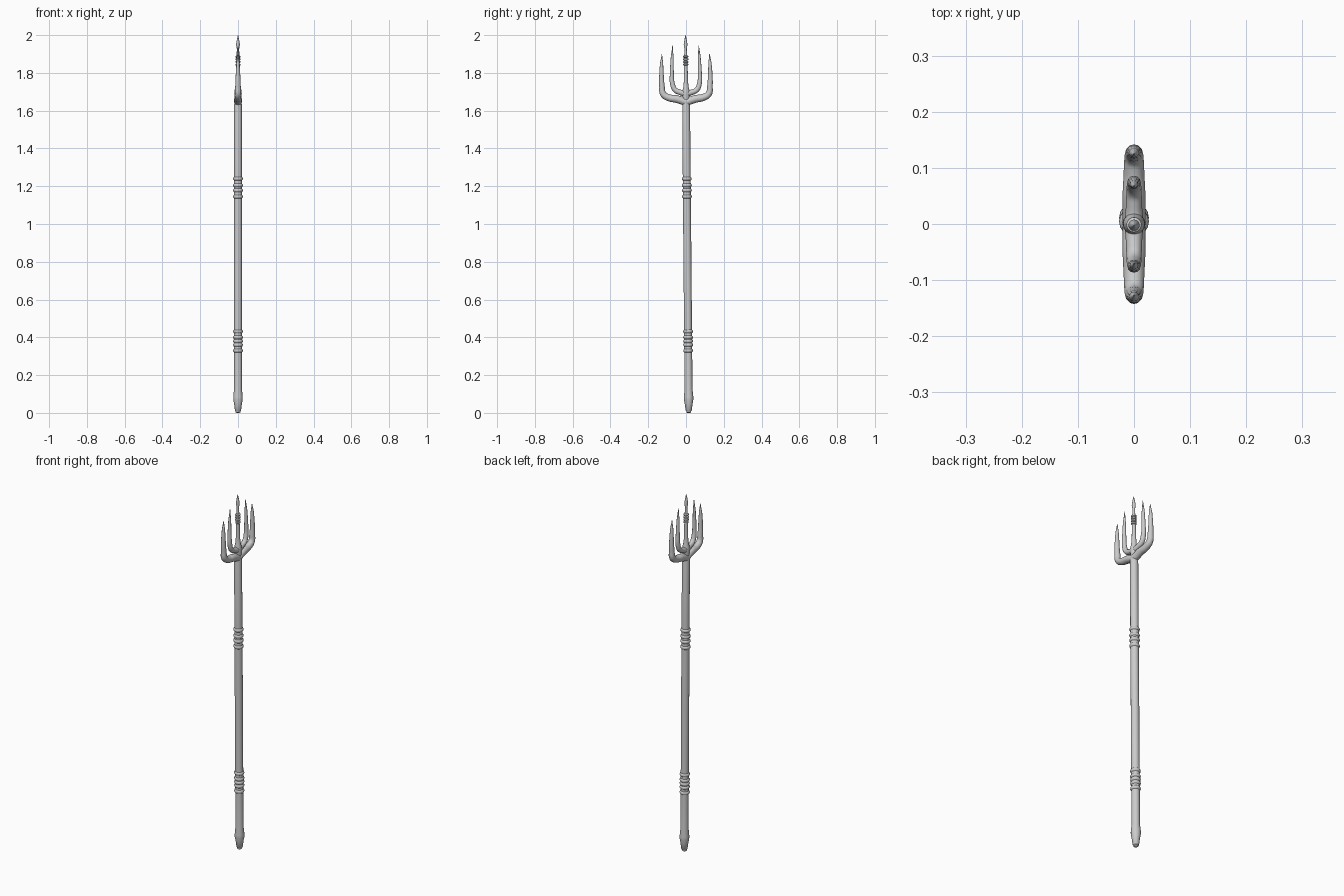
import bpy, bmesh, math
from mathutils import Matrix

if "Cube" in bpy.data.objects:
    bpy.data.objects.remove(bpy.data.objects["Cube"])

# The whole weapon leans very slightly in y
TILT = Matrix.Translation((0, 0.0145, 0)) @ Matrix.Rotation(0.0085, 4, 'X')


def finish(ob, angle=40):
    bpy.ops.object.select_all(action='DESELECT')
    ob.select_set(True)
    bpy.context.view_layer.objects.active = ob
    if ob.type == 'CURVE':
        bpy.ops.object.convert(target='MESH')
        ob = bpy.context.view_layer.objects.active
    ob.data.transform(TILT)
    bpy.ops.object.shade_smooth_by_angle(angle=math.radians(angle))


def lathe(name, profile, sides=16):
    """Revolve (radius, z) pairs around the z axis, capped at both ends."""
    bm = bmesh.new()
    rings = []
    for r, z in profile:
        rings.append([bm.verts.new((r * math.cos(2 * math.pi * i / sides),
                                    r * math.sin(2 * math.pi * i / sides), z))
                      for i in range(sides)])
    for a, b in zip(rings, rings[1:]):
        for i in range(sides):
            j = (i + 1) % sides
            bm.faces.new((a[i], a[j], b[j], b[i]))
    bm.faces.new(rings[0][::-1])
    bm.faces.new(rings[-1])
    me = bpy.data.meshes.new(name)
    bm.to_mesh(me)
    bm.free()
    ob = bpy.data.objects.new(name, me)
    bpy.context.collection.objects.link(ob)
    finish(ob)


def tine(name, path, side):
    """Tapered tube through (y, z, radius) points."""
    cu = bpy.data.curves.new(name, 'CURVE')
    cu.dimensions = '3D'
    cu.bevel_depth = 1.0
    cu.bevel_resolution = 4
    cu.resolution_u = 6
    cu.use_fill_caps = True
    sp = cu.splines.new('BEZIER')
    sp.bezier_points.add(len(path) - 1)
    for p, (y, z, r) in zip(sp.bezier_points, path):
        p.co = (0, side * y, z)
        p.radius = r
        p.handle_left_type = p.handle_right_type = 'AUTO'
    ob = bpy.data.objects.new(name, cu)
    bpy.context.collection.objects.link(ob)
    finish(ob, 60)


# Shaft with rounded butt
lathe("shaft", [(0.012, 0.008), (0.016, 0.012), (0.021, 0.05), (0.025, 0.07),
                (0.025, 0.085), (0.021, 0.125), (0.021, 0.33), (0.021, 1.24),
                (0.0205, 1.63), (0.016, 1.66)])
lathe("butt_tip", [(0.008, 0.0), (0.013, 0.004), (0.013, 0.02)])

# Grip rings
for name, heights in (("lower_ring", (0.33, 0.36, 0.38, 0.40, 0.431)),
                      ("upper_ring", (1.145, 1.178, 1.205, 1.24))):
    for z in heights:
        lathe(name, [(0.020, z - 0.010), (0.0245, z - 0.006), (0.0265, z),
                     (0.0245, z + 0.006), (0.020, z + 0.010)])

# Central prong with hub, beaded collar and spear tip
lathe("centre_prong", [(0.014, 1.62), (0.017, 1.66), (0.020, 1.69), (0.019, 1.705),
                       (0.014, 1.725), (0.0115, 1.75), (0.0095, 1.84),
                       (0.008, 1.89), (0.006, 1.925), (0.010, 1.95),
                       (0.006, 1.975), (0.001, 2.0)])
for i in range(4):
    z = 1.844 + i * 0.014
    lathe("prong_bead", [(0.008, z - 0.007), (0.0135, z - 0.003),
                         (0.0135, z + 0.003), (0.008, z + 0.007)])

# Outer and inner tines, mirrored across the shaft
OUTER = [(0.0, 1.645, 0.020), (0.05, 1.662, 0.0205), (0.09, 1.669, 0.0185),
         (0.12, 1.688, 0.017), (0.127, 1.73, 0.0145), (0.129, 1.80, 0.0115),
         (0.128, 1.85, 0.0085), (0.126, 1.90, 0.001)]
INNER = [(0.0, 1.690, 0.017), (0.03, 1.697, 0.0145), (0.058, 1.711, 0.0135),
         (0.072, 1.745, 0.0125), (0.074, 1.80, 0.0105), (0.072, 1.88, 0.0075),
         (0.069, 1.945, 0.001)]
for side, tag in ((1, "right"), (-1, "left")):
    tine("outer_tine_" + tag, OUTER, side)
    tine("inner_tine_" + tag, INNER, side)
